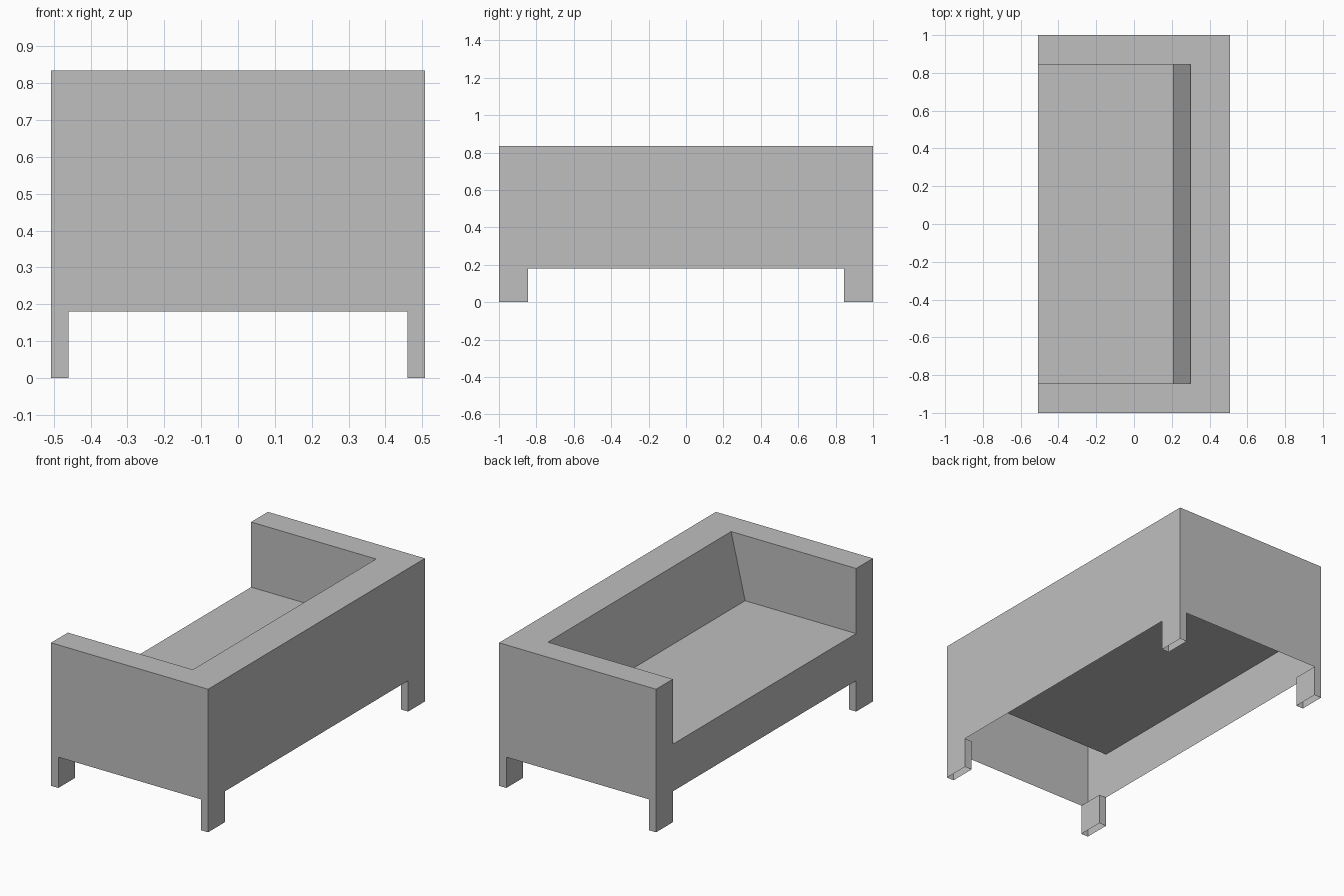
import bpy
import bmesh
from mathutils import Vector

if "Cube" in bpy.data.objects:
    bpy.data.objects.remove(bpy.data.objects["Cube"], do_unlink=True)

# Main dimensions
X, Y, TOP = 0.507, 1.0, 0.835
LEG_X, ARM_Y = 0.46, 0.845
SKIRT, SEAT = 0.18, 0.455
SEAT_BACK, RIM_BACK = 0.21, 0.30

grey = bpy.data.materials.new("plain_grey")
grey.use_nodes = True
colour = (0.52, 0.52, 0.52, 1)
grey.diffuse_color = colour
grey.node_tree.nodes["Principled BSDF"].inputs["Base Color"].default_value = colour


def sheet(name, faces):
    """Open shell from (outline, outward direction) pairs."""
    bm = bmesh.new()
    for outline, outward in faces:
        face = bm.faces.new([bm.verts.new(p) for p in outline])
        face.normal_update()
        if face.normal.dot(Vector(outward)) < 0:
            face.normal_flip()
    bmesh.ops.remove_doubles(bm, verts=bm.verts, dist=0.0001)
    mesh = bpy.data.meshes.new(name)
    bm.to_mesh(mesh)
    bm.free()
    mesh.materials.append(grey)
    obj = bpy.data.objects.new(name, mesh)
    bpy.context.collection.objects.link(obj)


def legged(half, inner, upper):
    """Panel outline running down into a leg at each end."""
    return [(-half, 0), (-inner, 0), (-inner, SKIRT), (inner, SKIRT),
            (inner, 0), (half, 0)] + upper


# Back panel, full height
back = legged(Y, ARM_Y, [(Y, TOP), (-Y, TOP)])
sheet("back_panel", [([(X, y, z) for y, z in back], (1, 0, 0))])

# Open side: low panel between the two arm ends
front = legged(Y, ARM_Y, [(Y, TOP), (ARM_Y, TOP), (ARM_Y, SEAT),
                          (-ARM_Y, SEAT), (-ARM_Y, TOP), (-Y, TOP)])
sheet("seat_front_panel", [([(-X, y, z) for y, z in front], (-1, 0, 0))])

# Arms: outer panel and the inner face that meets the sloped backrest
side = legged(X, LEG_X, [(X, TOP), (-X, TOP)])
inner = [(-X, SEAT), (SEAT_BACK, SEAT), (RIM_BACK, TOP), (-X, TOP)]
for label, s in (("right", -1), ("left", 1)):
    sheet(label + "_arm", [
        ([(x, s * Y, z) for x, z in side], (0, s, 0)),
        ([(x, s * ARM_Y, z) for x, z in inner], (0, -s, 0))])

# U-shaped top rim over arms and back
rim = [(-X, -Y), (X, -Y), (X, Y), (-X, Y), (-X, ARM_Y),
       (RIM_BACK, ARM_Y), (RIM_BACK, -ARM_Y), (-X, -ARM_Y)]
sheet("top_rim", [([(x, y, TOP) for x, y in rim], (0, 0, 1))])

# Seat and sloped backrest
sheet("seat", [([(-X, -ARM_Y, SEAT), (SEAT_BACK, -ARM_Y, SEAT),
                 (SEAT_BACK, ARM_Y, SEAT), (-X, ARM_Y, SEAT)], (0, 0, 1))])
sheet("backrest", [([(SEAT_BACK, -ARM_Y, SEAT), (SEAT_BACK, ARM_Y, SEAT),
                     (RIM_BACK, ARM_Y, TOP), (RIM_BACK, -ARM_Y, TOP)], (-1, 0, 0))])

# Inner faces of the four hollow legs
for end, sx in (("front", -1), ("back", 1)):
    for label, sy in (("right", -1), ("left", 1)):
        x, y = sx * LEG_X, sy * ARM_Y
        sheet(f"{end}_{label}_leg", [
            ([(x, y, 0), (x, sy * Y, 0), (x, sy * Y, SKIRT), (x, y, SKIRT)], (-sx, 0, 0)),
            ([(x, y, 0), (sx * X, y, 0), (sx * X, y, SKIRT), (x, y, SKIRT)], (0, -sy, 0))])
